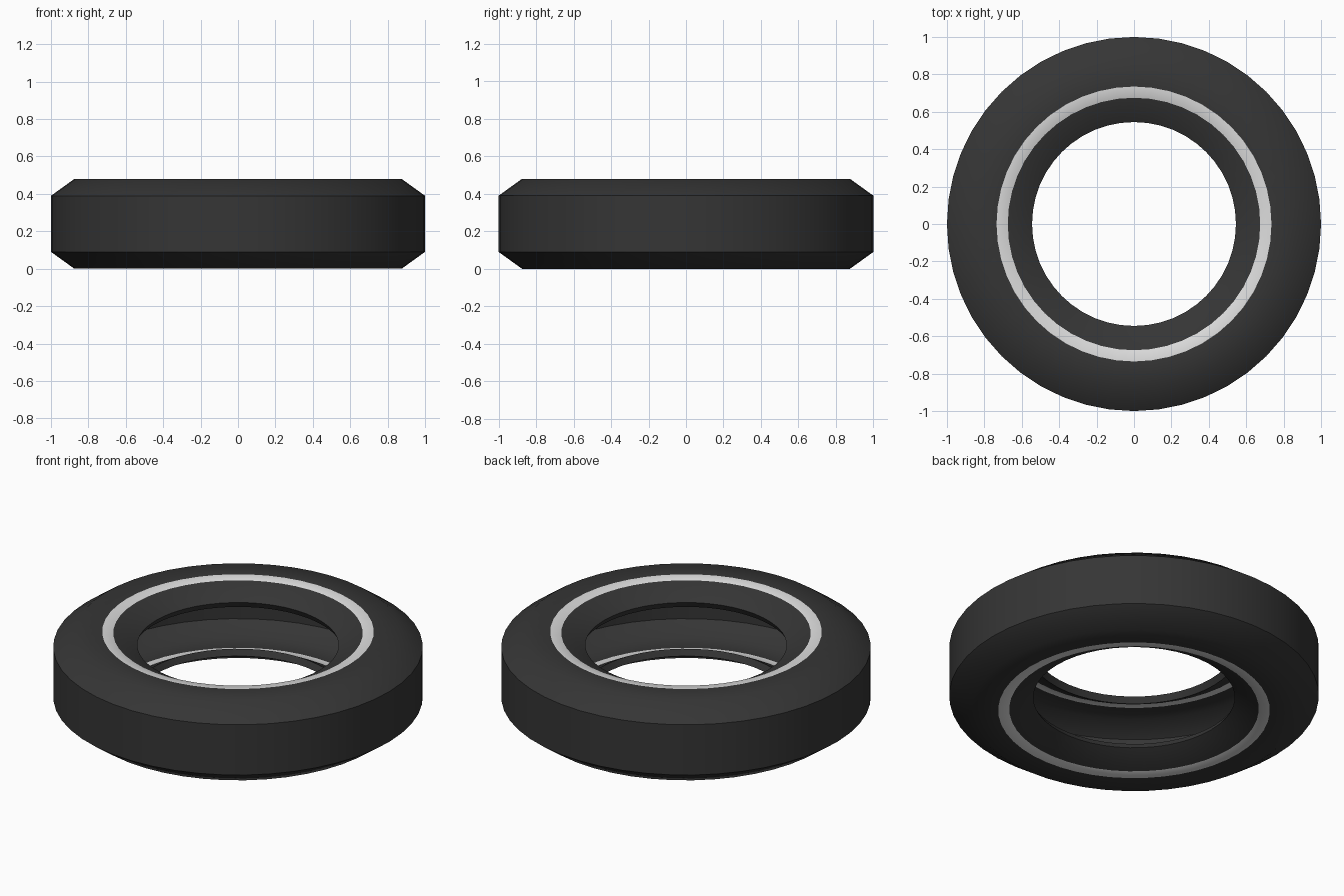
import bpy, bmesh, math

if "Cube" in bpy.data.objects:
    bpy.data.objects.remove(bpy.data.objects["Cube"])

SEG = 48


def material(name, rgb):
    m = bpy.data.materials.new(name)
    m.diffuse_color = (*rgb, 1)
    m.use_nodes = True
    m.node_tree.nodes["Principled BSDF"].inputs["Base Color"].default_value = m.diffuse_color
    return m


rubber = material("black rubber", (0.036, 0.036, 0.036))
white = material("white stripe", (0.72, 0.72, 0.72))

# Upper half of the outer profile (radius, height), mirrored for the lower half
H = 0.48
upper = [(0.545, 0.40), (0.675, 0.472), (0.735, 0.48), (0.875, 0.48), (1.0, 0.39)]
profile = upper + [(r, H - z) for r, z in reversed(upper)]
STRIPES = (1, len(profile) - 3)

# Spin the profile into an open tyre shell
bm = bmesh.new()
rings = []
for r, z in profile:
    rings.append([bm.verts.new((r * math.cos(2 * math.pi * i / SEG),
                                r * math.sin(2 * math.pi * i / SEG), z))
                  for i in range(SEG)])
for k in range(len(rings) - 1):
    a, b = rings[k], rings[k + 1]
    for i in range(SEG):
        j = (i + 1) % SEG
        f = bm.faces.new((a[i], b[i], b[j], a[j]))
        f.material_index = 1 if k in STRIPES else 0
        f.normal_update()
# Outward means up on the upper sidewall
bm.faces.ensure_lookup_table()
if bm.faces[2 * SEG].normal.z < 0:
    bmesh.ops.reverse_faces(bm, faces=bm.faces[:])
mesh = bpy.data.meshes.new("tyre")
bm.to_mesh(mesh)
bm.free()
mesh.materials.append(rubber)
mesh.materials.append(white)
tyre = bpy.data.objects.new("tyre", mesh)
bpy.context.collection.objects.link(tyre)

# Wall thickness, grown inwards, then smooth shading with sharp tread edges
solid = tyre.modifiers.new("wall", "SOLIDIFY")
solid.thickness = 0.04
solid.offset = -1
solid.use_even_offset = True
bpy.context.view_layer.objects.active = tyre
tyre.select_set(True)
bpy.ops.object.modifier_apply(modifier="wall")
bpy.ops.object.shade_smooth_by_angle(angle=math.radians(42))
